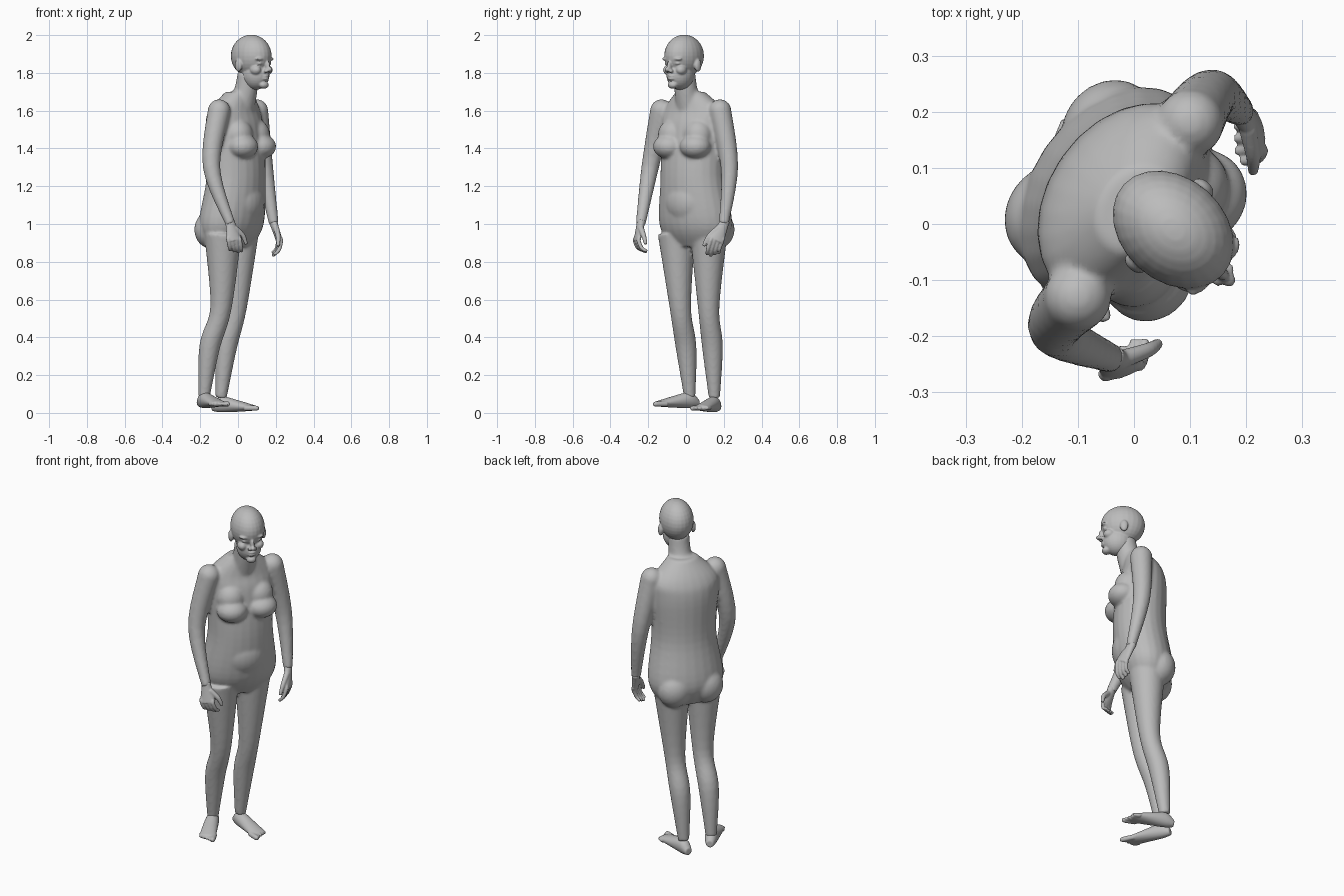
import bpy, bmesh, math
from mathutils import Vector, Matrix

default_cube = bpy.data.objects.get("Cube")
if default_cube:
    bpy.data.objects.remove(default_cube)

GREY = (0.5, 0.5, 0.5, 1)
skin = bpy.data.materials.new("plain_grey")
skin.diffuse_color = GREY
skin.use_nodes = True
skin.node_tree.nodes["Principled BSDF"].inputs["Base Color"].default_value = GREY

UP = Vector((0, 0, 1))


def smooth_path(points, steps=6):
    """Curve through the given points, whatever they hold (position, widths)."""
    points = [Vector(point) for point in points]
    path = []
    for index, (start, end) in enumerate(zip(points, points[1:])):
        before = points[max(index - 1, 0)]
        after = points[min(index + 2, len(points) - 1)]
        leave, arrive = (end - before) / 2, (after - start) / 2
        for step in range(steps):
            t = step / steps
            ease = t * t * (3 - 2 * t)
            path.append(start.lerp(end, ease) + leave * t * (1 - t) ** 2
                        - arrive * t * t * (1 - t))
    return path + points[-1:]


def loft(bm, rings, side, axis=None, sides=24):
    """Closed tube through rings of position, half width along side and half depth."""
    rings = smooth_path(rings)
    centres = [Vector(ring[:3]) for ring in rings]
    loops = []
    for index, ring in enumerate(rings):
        ahead = centres[min(index + 1, len(rings) - 1)]
        behind = centres[max(index - 1, 0)]
        along = axis or (ahead - behind).normalized()
        across = (side - along * side.dot(along)).normalized()
        deep = along.cross(across)
        angles = [math.tau * corner / sides for corner in range(sides)]
        loops.append([bm.verts.new(centres[index] + across * ring[3] * math.cos(angle)
                                   + deep * ring[4] * math.sin(angle)) for angle in angles])
    for lower, upper in zip(loops, loops[1:]):
        for k in range(sides):
            bm.faces.new((lower[k], lower[k - 1], upper[k - 1], upper[k]))
    bm.faces.new(loops[0])
    bm.faces.new(reversed(loops[-1]))


def tube(bm, centres, radii, side):
    """Round tube through centres."""
    loft(bm, [(*centre, radius, radius) for centre, radius in zip(centres, radii)], side)


class Frame:
    """A part's own directions: forward, left and up around an origin."""

    def __init__(self, origin, forward):
        self.origin = Vector((*origin, 0))
        self.forward = Vector((*forward, 0)).normalized()
        self.left = UP.cross(self.forward)

    def at(self, forward, left, height):
        return self.origin + self.forward * forward + self.left * left + UP * height

    def ball(self, bm, forward, left, height, size):
        turn = Matrix((self.forward, self.left, UP)).transposed().to_4x4()
        place = Matrix.Translation(self.at(forward, left, height))
        bmesh.ops.create_uvsphere(bm, u_segments=24, v_segments=16, radius=1,
                                  matrix=place @ turn @ Matrix.Diagonal((*size, 1)))

    def pair(self, bm, forward, left, height, size):
        for sign in (-1, 1):
            self.ball(bm, forward, sign * left, height, size)


def finish(bm, name, voxel, softness):
    """Fuse the overlapping pieces into one smooth skin."""
    bmesh.ops.recalc_face_normals(bm, faces=bm.faces)
    mesh = bpy.data.meshes.new(name)
    bm.to_mesh(mesh)
    bm.free()
    mesh.materials.append(skin)
    part = bpy.data.objects.new(name, mesh)
    bpy.context.collection.objects.link(part)
    fuse = part.modifiers.new("fuse", 'REMESH')
    fuse.mode = 'VOXEL'
    fuse.voxel_size = voxel
    fuse.use_smooth_shade = True
    soften = part.modifiers.new("soften", 'SMOOTH')
    soften.iterations = softness


# Joints of the limbs, seen from the top
right_arm = [(-0.1, -0.13), (-0.14, -0.19), (-0.04, -0.24)]
left_arm = [(0.1, 0.18), (0.14, 0.23), (0.19, 0.2)]
right_leg = [(-0.08, -0.05), (-0.09, -0.03), (-0.15, 0), (-0.18, 0.02)]
left_leg = [(0.01, 0.12), (-0.01, 0.12), (-0.06, 0.14), (-0.09, 0.15)]
arm_heights, arm_radii = (1.6, 1.3, 1), (0.06, 0.046, 0.026)
leg_heights, leg_radii = (0.95, 0.56, 0.35, 0.08), (0.1, 0.057, 0.055, 0.03)


def joints(plan, heights):
    return [Vector((*spot, height)) for spot, height in zip(plan, heights)]


# Torso from crotch to neck: height, lean, half width, half depth
body = Frame((-0.01, 0.035), (0.83, -0.56))
bm = bmesh.new()
torso = [(0.88, -0.04, 0.15, 0.09), (1, -0.03, 0.21, 0.15), (1.25, 0, 0.18, 0.145),
         (1.5, -0.01, 0.19, 0.135), (1.6, -0.01, 0.18, 0.11), (1.7, 0.02, 0.08, 0.07)]
loft(bm, [(*body.at(lean, 0, height), width, depth) for height, lean, width, depth in torso],
     body.left, UP)
tube(bm, [body.at(0.02, 0, 1.6), body.at(0.06, 0, 1.7), body.at(0.08, 0, 1.8)],
     (0.08, 0.062, 0.058), body.left)

# Breasts, belly and buttocks
body.pair(bm, 0.1, 0.085, 1.41, (0.08, 0.085, 0.065))
body.pair(bm, 0.07, 0.08, 1.47, (0.075, 0.08, 0.085))
body.ball(bm, 0.05, 0, 1.12, (0.1, 0.13, 0.13))
body.pair(bm, -0.1, 0.09, 0.97, (0.085, 0.095, 0.1))

# Arms and legs
for plan in (right_arm, left_arm):
    path = joints(plan, arm_heights)
    tube(bm, path, arm_radii, body.forward)
    Frame(plan[0], (1, 0)).ball(bm, 0, 0, arm_heights[0], (0.06, 0.06, 0.06))
for plan in (right_leg, left_leg):
    tube(bm, joints(plan, leg_heights), leg_radii, body.forward)
finish(bm, "body", 0.009, 4)

# Head: skull, jaw and chin
head = Frame((0.07, -0.01), (0.74, -0.67))
bm = bmesh.new()
head.ball(bm, 0, 0, 1.89, (0.12, 0.092, 0.112))
head.ball(bm, 0.03, 0, 1.79, (0.08, 0.068, 0.08))
head.ball(bm, 0.09, 0, 1.736, (0.024, 0.028, 0.02))

# Nose, lips, brows, eyes, cheeks and ears
head.ball(bm, 0.115, 0, 1.835, (0.016, 0.011, 0.03))
head.ball(bm, 0.13, 0, 1.818, (0.016, 0.013, 0.012))
head.pair(bm, 0.118, 0.014, 1.81, (0.013, 0.01, 0.01))
for lip_height in (1.769, 1.784):
    head.ball(bm, 0.1, 0, lip_height, (0.018, 0.025, 0.008))
head.pair(bm, 0.096, 0.035, 1.874, (0.018, 0.032, 0.01))
head.pair(bm, 0.092, 0.036, 1.85, (0.014, 0.017, 0.008))
head.pair(bm, 0.072, 0.046, 1.815, (0.032, 0.026, 0.026))
head.pair(bm, -0.01, 0.09, 1.84, (0.022, 0.014, 0.034))
finish(bm, "head", 0.005, 2)


# Hand: flat palm, four curled fingers and a thumb
def hand(name, arm, palm, curl, side):
    wrist = joints(arm, arm_heights)[-1]
    palm, curl, side = Vector(palm), Vector(curl), Vector(side).normalized()
    bm = bmesh.new()
    loft(bm, [(*(wrist - palm * 0.2), 0.026, 0.024), (*(wrist + palm * 0.1), 0.028, 0.02),
              (*(wrist + palm), 0.042, 0.014)], side)
    for finger in range(4):
        offset = finger - 1.5
        root = wrist + palm + side * offset * 0.021
        reach = curl * (1 - abs(offset - 0.5) * 0.1)
        middle = root + reach * 0.45 + palm * 0.16
        tube(bm, [root - palm * 0.2, root, middle, root + reach],
             (0.011, 0.011, 0.01, 0.008), side)
    base = wrist + palm * 0.25 + side * 0.02
    tube(bm, [base, base + side * 0.035 + palm * 0.3 + curl * 0.2,
              base + side * 0.045 + palm * 0.6 + curl * 0.5],
         (0.016, 0.013, 0.009), UP.cross(side))
    finish(bm, name, 0.0045, 1)


hand("right_hand", right_arm, (0.02, -0.02, -0.09), (0.01, 0.05, -0.06), (0.95, 0.3, 0))
hand("left_hand", left_arm, (0.03, -0.04, -0.09), (-0.04, -0.02, -0.08), (0.25, -0.95, 0))


# Foot: sloping sole and five toes, big toe on the inner side
def foot(name, leg, forward, lift, inner):
    frame = Frame(leg[-1], forward)
    bm = bmesh.new()
    sole = [(-0.05, 0.03, 0.02, 0.02), (0, 0.045, 0.035, 0.042),
            (0.1, 0.036, 0.042, 0.03), (0.19, 0.026, 0.045, 0.014)]
    loft(bm, [(*frame.at(reach, 0, height + lift), width, thickness)
              for reach, height, width, thickness in sole], frame.left, frame.forward)
    for toe in range(5):
        across = inner * (0.035 - toe * 0.018)
        tip = 0.23 - toe * 0.011
        radius = 0.01 if toe else 0.014
        tube(bm, [frame.at(reach, across, 0.025 + lift) for reach in (0.15, tip - 0.02, tip)],
             (radius, radius, radius * 0.7), frame.left)
    finish(bm, name, 0.005, 2)


foot("right_foot", right_leg, (0.43, -0.9), 0.022, 1)
foot("left_foot", left_leg, (0.92, -0.38), 0, -1)
